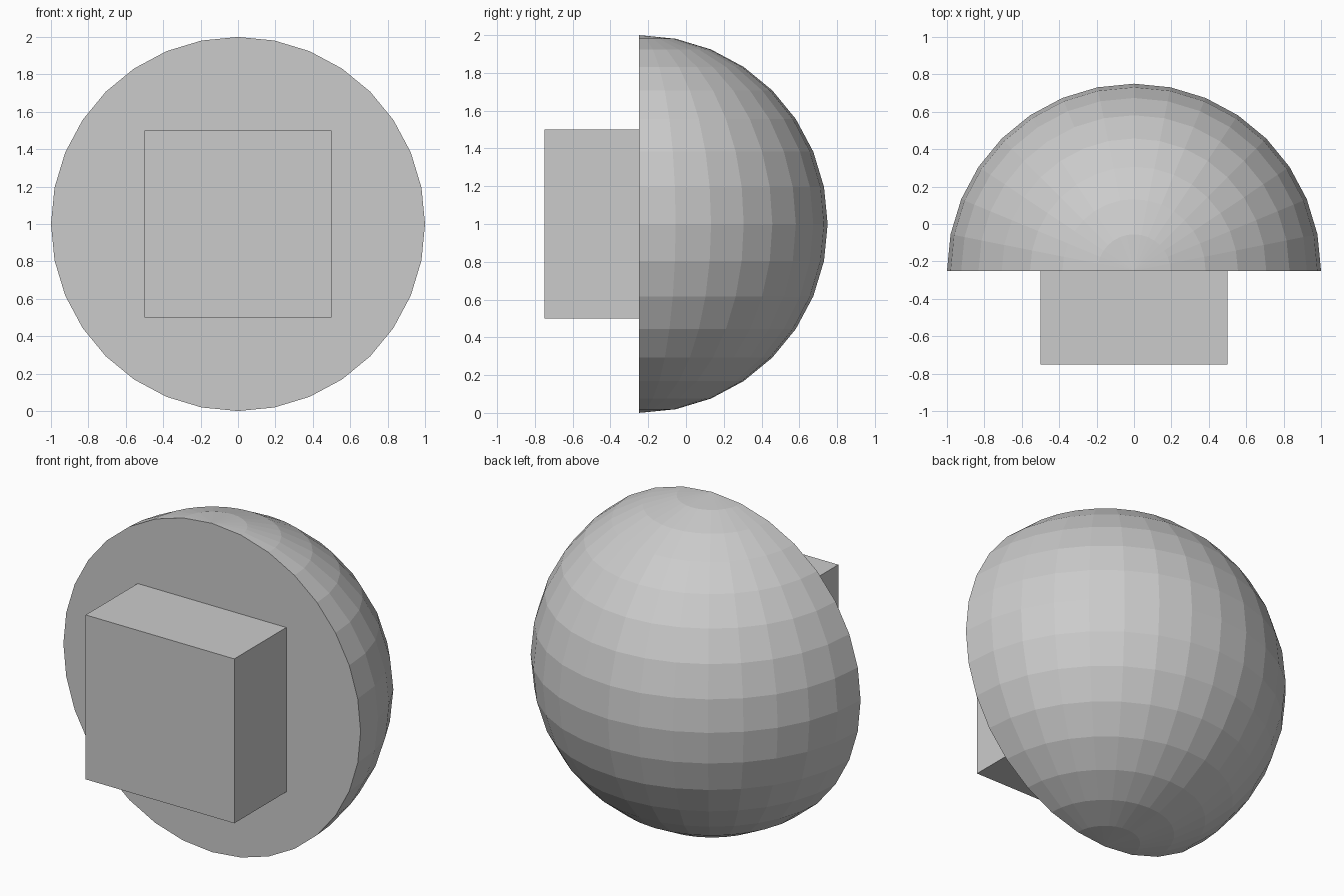
import bpy
import bmesh
from mathutils import Matrix, Vector

if "Cube" in bpy.data.objects:
    bpy.data.objects.remove(bpy.data.objects["Cube"])

CUT_Y = -0.25


def add_object(name, bm):
    bmesh.ops.recalc_face_normals(bm, faces=bm.faces)
    mesh = bpy.data.meshes.new(name)
    bm.to_mesh(mesh)
    bm.free()
    obj = bpy.data.objects.new(name, mesh)
    bpy.context.collection.objects.link(obj)
    return obj


# Low-poly half sphere, poles along z, flat closed face to the front
bm = bmesh.new()
bmesh.ops.create_uvsphere(bm, u_segments=32, v_segments=16, radius=1.0)
back_half_gone = [v for v in bm.verts if v.co.y < -0.001]
bmesh.ops.delete(bm, geom=back_half_gone, context='VERTS')
rim = [e for e in bm.edges if e.is_boundary]
bmesh.ops.contextual_create(bm, geom=rim)
bmesh.ops.translate(bm, verts=bm.verts, vec=(0, CUT_Y, 1))
add_object("half_dome", bm)

# Square block on the flat face, seated slightly into the dome
front_y, rear_y = -0.75, CUT_Y + 0.05
bm = bmesh.new()
bmesh.ops.create_cube(bm, size=1.0)
bmesh.ops.scale(bm, verts=bm.verts, vec=(1, rear_y - front_y, 1))
bmesh.ops.translate(bm, verts=bm.verts, vec=(0, (front_y + rear_y) / 2, 1))
add_object("front_block", bm)
